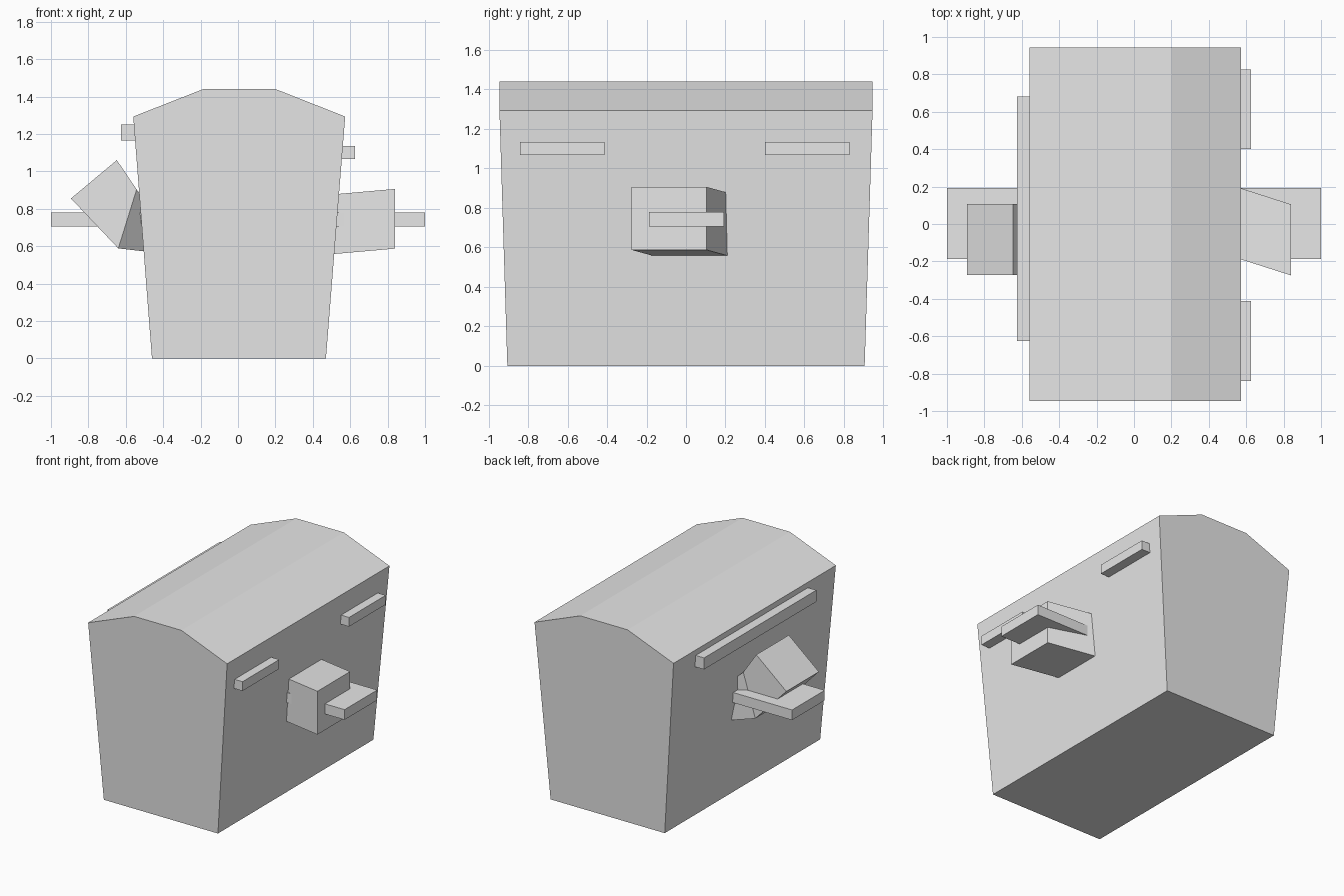
import bpy
import bmesh

cube = bpy.data.objects.get("Cube")
if cube:
    bpy.data.objects.remove(cube, do_unlink=True)

grey = bpy.data.materials.new("plain_grey")
grey.use_nodes = True
grey.diffuse_color = (0.8, 0.8, 0.8, 1)
grey.node_tree.nodes["Principled BSDF"].inputs["Base Color"].default_value = (0.8, 0.8, 0.8, 1)


def loft(name, rings):
    """Closed flat-shaded solid through rings of equal point count."""
    bm = bmesh.new()
    loops = [[bm.verts.new(p) for p in ring] for ring in rings]
    for a, b in zip(loops, loops[1:]):
        for i in range(len(a)):
            j = (i + 1) % len(a)
            bm.faces.new((a[i], a[j], b[j], b[i]))
    bm.faces.new(loops[0])
    bm.faces.new(loops[-1])
    bmesh.ops.recalc_face_normals(bm, faces=bm.faces)
    mesh = bpy.data.meshes.new(name)
    bm.to_mesh(mesh)
    bm.free()
    mesh.materials.append(grey)
    obj = bpy.data.objects.new(name, mesh)
    bpy.context.collection.objects.link(obj)
    return obj


def section(bottom, top, y0, y1):
    """Four-point ring between a bottom and a top (x, z) point."""
    (xb, zb), (xt, zt) = bottom, top
    return [(xb, y0, zb), (xb, y1, zb), (xt, y1, zt), (xt, y0, zt)]


def bar(name, x0, x1, y0, y1, z0, z1):
    return loft(name, [section((x, z0), (x, z1), y0, y1) for x in (x0, x1)])


# Main body: tapered walls with a faceted roof
profile = [(-0.46, 0), (0.47, 0), (0.573, 1.293), (0.2, 1.44), (-0.185, 1.44), (-0.56, 1.293)]
loft("body", [[(x, side * (0.945 if z else 0.905), z) for x, z in profile]
              for side in (-1, 1)])

# Flat planks standing out on both sides
bar("left_plank", 0.45, 1.0, -0.187, 0.193, 0.705, 0.78)
bar("right_plank", -1.0, -0.45, -0.187, 0.193, 0.705, 0.78)

# Skewed block on the left
loft("left_block", [
    section((0.5, 0.557), (0.5, 0.876), -0.166, 0.214),
    section((0.84, 0.587), (0.84, 0.906), -0.275, 0.105)])

# Bent block on the right, with its outer half tilted upwards
loft("right_block", [
    section((-0.48, 0.57), (-0.515, 0.87), -0.175, 0.21),
    section((-0.64, 0.588), (-0.542, 0.903), -0.272, 0.107),
    section((-0.893, 0.855), (-0.648, 1.06), -0.272, 0.107)])

# Narrow rails under the roof edges
bar("left_front_rail", 0.5, 0.625, -0.84, -0.413, 1.067, 1.135)
bar("left_back_rail", 0.5, 0.625, 0.4, 0.827, 1.067, 1.135)
bar("right_rail", -0.625, -0.5, -0.625, 0.682, 1.165, 1.25)
